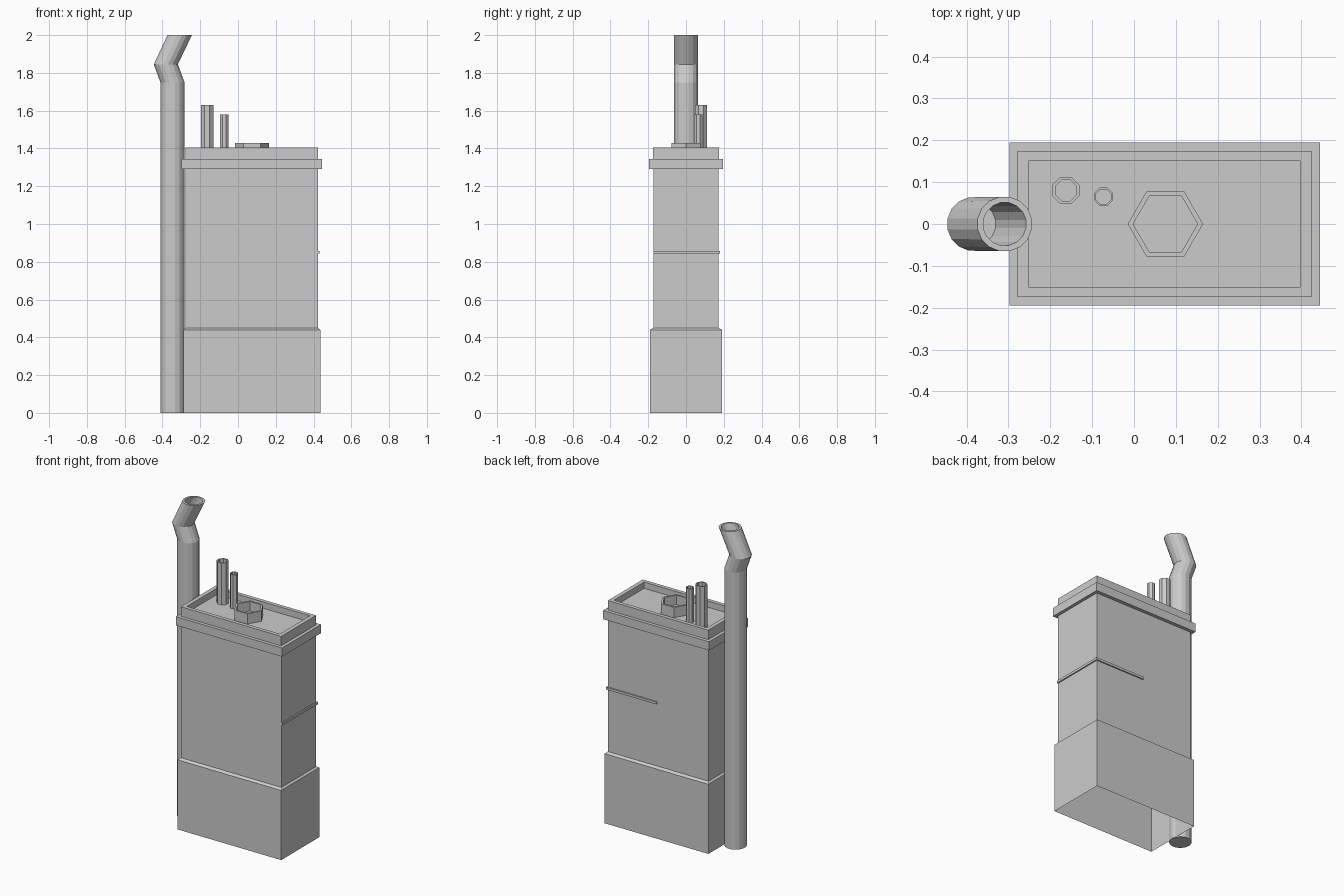
import bpy, bmesh
from math import cos, sin, pi, sqrt

if "Cube" in bpy.data.objects:
    bpy.data.objects.remove(bpy.data.objects["Cube"])


def loft(name, rings, cap_start=False, cap_end=False):
    """Skin a list of equal-length rings of points into a flat-shaded object."""
    bm = bmesh.new()
    vr = [[bm.verts.new(p) for p in ring] for ring in rings]
    n = len(vr[0])
    for a, b in zip(vr, vr[1:]):
        for i in range(n):
            j = (i + 1) % n
            bm.faces.new((a[i], a[j], b[j], b[i]))
    if cap_start:
        bm.faces.new(vr[0][::-1])
    if cap_end:
        bm.faces.new(vr[-1])
    mesh = bpy.data.meshes.new(name)
    bm.to_mesh(mesh)
    bm.free()
    ob = bpy.data.objects.new(name, mesh)
    bpy.context.collection.objects.link(ob)
    return ob


CX = 0.073  # x centre shared by the rectangular housing parts


def rect(hx, hy, z, cx=CX, cy=0.0):
    return [(cx + sx * hx, cy + sy * hy, z)
            for sx, sy in ((-1, -1), (1, -1), (1, 1), (-1, 1))]


def circle(cx, cy, r, z, n, turn=0.0):
    return [(cx + r * cos(2 * pi * i / n + turn),
             cy + r * sin(2 * pi * i / n + turn), z) for i in range(n)]


def box(name, x0, x1, y0, y1, z0, z1):
    a = ((x1 - x0) / 2, (y1 - y0) / 2)
    c = ((x0 + x1) / 2, (y0 + y1) / 2)
    return loft(name, [rect(*a, z0, *c), rect(*a, z1, *c)], True, True)


def hollow_tube(name, cx, cy, r, r_in, z0, z1, floor, n, turn=0.0):
    spec = [(r, z0), (r, z1), (r_in, z1), (r_in, floor)]
    return loft(name, [circle(cx, cy, q, z, n, turn) for q, z in spec],
                cap_end=True)


# Housing: open-bottomed base with a chamfered ledge, then the body
loft("base", [rect(0.3625, 0.19, 0), rect(0.3625, 0.19, 0.44),
              rect(0.351, 0.173, 0.45)])
loft("body", [rect(0.351, 0.173, 0.45), rect(0.351, 0.173, 1.29)])

# Collar and recessed lid
DECK = 1.365
loft("collar", [rect(0.351, 0.173, 1.29), rect(0.371, 0.195, 1.29),
                rect(0.371, 0.195, 1.345), rect(0.351, 0.174, 1.345)])
loft("lid", [rect(0.351, 0.174, 1.345), rect(0.351, 0.174, 1.405),
             rect(0.325, 0.15, 1.405), rect(0.325, 0.15, DECK)], cap_end=True)

# Fittings standing on the lid
hollow_tube("large_tube", -0.163, 0.08, 0.035, 0.027, DECK, 1.63, 1.40, 8, pi / 8)
hollow_tube("small_tube", -0.073, 0.065, 0.024, 0.019, DECK, 1.58, 1.40, 8, pi / 8)
hollow_tube("hex_cap", 0.075, 0.0, 0.09, 0.077, DECK, 1.43, DECK + 0.005, 6)

# Thin trim strips wrapping the right side and part of the back
box("side_strip", 0.415, 0.432, -0.173, 0.181, 0.843, 0.858)
box("back_strip", 0.08, 0.432, 0.168, 0.181, 0.843, 0.858)

# Bent exhaust pipe with an open mouth
pipe = [(-0.347, 0.065, 0), (-0.347, 0.065, 1.75), (-0.382, 0.065, 1.845),
        (-0.309, 0.066, 2.0), (-0.309, 0.052, 2.0), (-0.382, 0.052, 1.845)]
loft("exhaust_pipe", [circle(x, 0, r, z, 16, pi / 16) for x, r, z in pipe],
     True, True)
